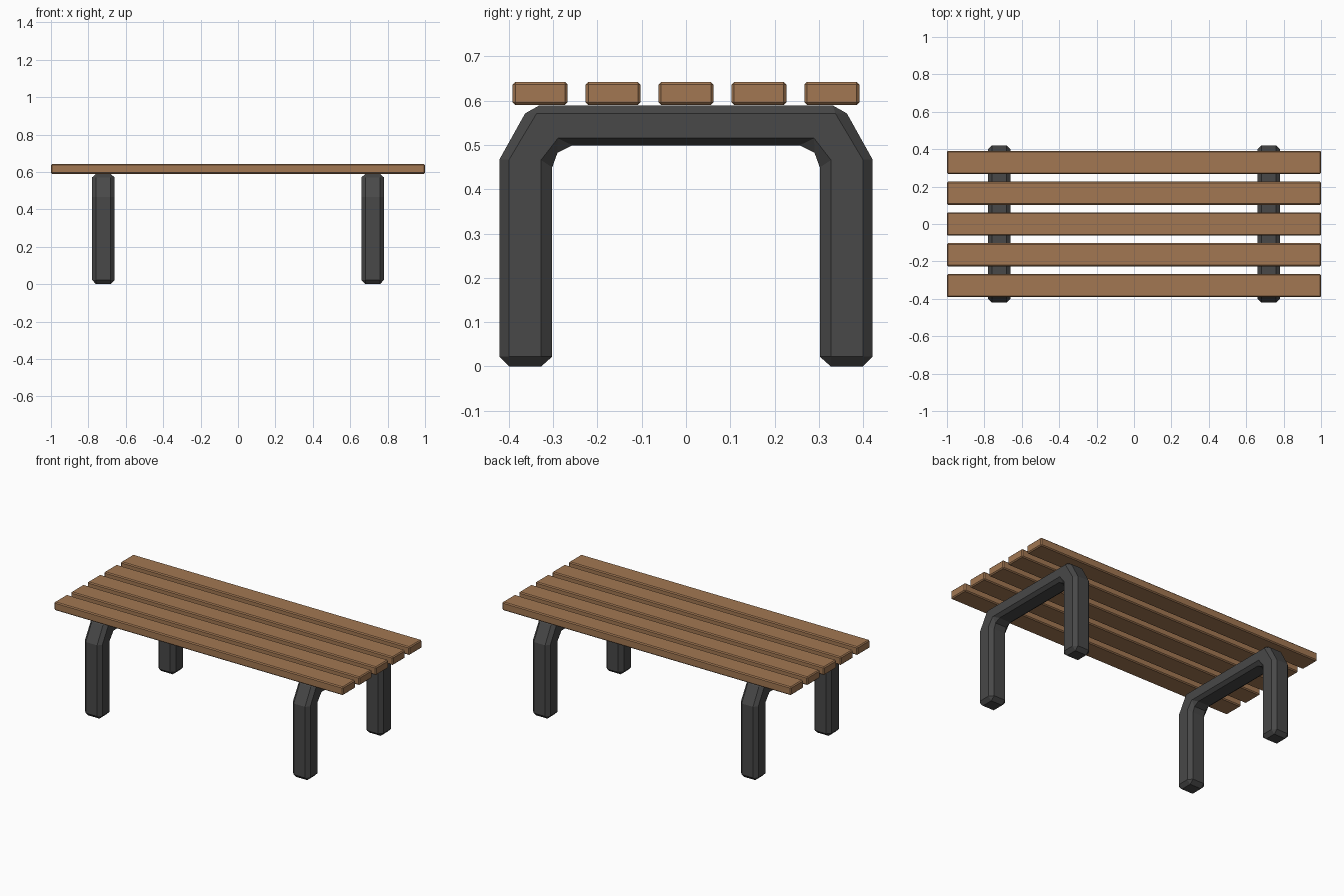
import bpy, bmesh

if "Cube" in bpy.data.objects:
    bpy.data.objects.remove(bpy.data.objects["Cube"])


def material(name, rgb):
    m = bpy.data.materials.new(name)
    m.diffuse_color = (*rgb, 1)
    m.use_nodes = True
    m.node_tree.nodes["Principled BSDF"].inputs["Base Color"].default_value = m.diffuse_color
    return m


def add_object(name, bm, mat):
    mesh = bpy.data.meshes.new(name)
    bm.to_mesh(mesh)
    bm.free()
    mesh.materials.append(mat)
    obj = bpy.data.objects.new(name, mesh)
    bpy.context.collection.objects.link(obj)
    return obj


wood = material("wood", (0.36, 0.185, 0.085))
metal = material("dark_metal", (0.065, 0.065, 0.065))

# Seat slats: long boards with a small chamfer
for i in range(5):
    bm = bmesh.new()
    bmesh.ops.create_cube(bm, size=1)
    bmesh.ops.scale(bm, vec=(2.0, 0.124, 0.052), verts=bm.verts)
    bmesh.ops.translate(bm, vec=(0, (i - 2) * 0.1645, 0.616), verts=bm.verts)
    bmesh.ops.bevel(bm, geom=bm.edges[:], offset=0.006, segments=1, affect='EDGES')
    add_object(f"seat_slat_{i + 1}", bm, wood)

# Half of the leg arch, as (outline y, z) and matching (side face y, z)
HALF = [
    ((0.256, 0.499), (0.289, 0.515)),
    ((0.290, 0.482), (0.289, 0.515)),
    ((0.302, 0.449), (0.327, 0.466)),
    ((0.302, 0.022), (0.327, 0.022)),
    ((0.327, 0.000), (0.327, 0.022)),
    ((0.399, 0.000), (0.399, 0.022)),
    ((0.421, 0.022), (0.399, 0.022)),
    ((0.421, 0.467), (0.399, 0.467)),
    ((0.363, 0.571), (0.337, 0.571)),
    ((0.331, 0.589), (0.337, 0.571)),
]
ARCH = HALF + [((-a, b), (-c, d)) for (a, b), (c, d) in reversed(HALF)]

# Leg frames: chamfered arches lofted across their width
for side, x0 in (("left", -0.72), ("right", 0.72)):
    bm = bmesh.new()
    rings = [[bm.verts.new((x0 + dx, *p[k])) for p in ARCH]
             for dx, k in ((-0.06, 1), (-0.039, 0), (0.039, 0), (0.06, 1))]
    n = len(ARCH)
    for r, s in zip(rings, rings[1:]):
        for i in range(n):
            j = (i + 1) % n
            bm.faces.new((r[i], r[j], s[j], s[i]))
    bm.faces.new(rings[0])
    bm.faces.new(rings[-1])
    bmesh.ops.remove_doubles(bm, verts=bm.verts, dist=0.0005)
    bmesh.ops.recalc_face_normals(bm, faces=bm.faces)
    add_object(f"{side}_leg_frame", bm, metal)
